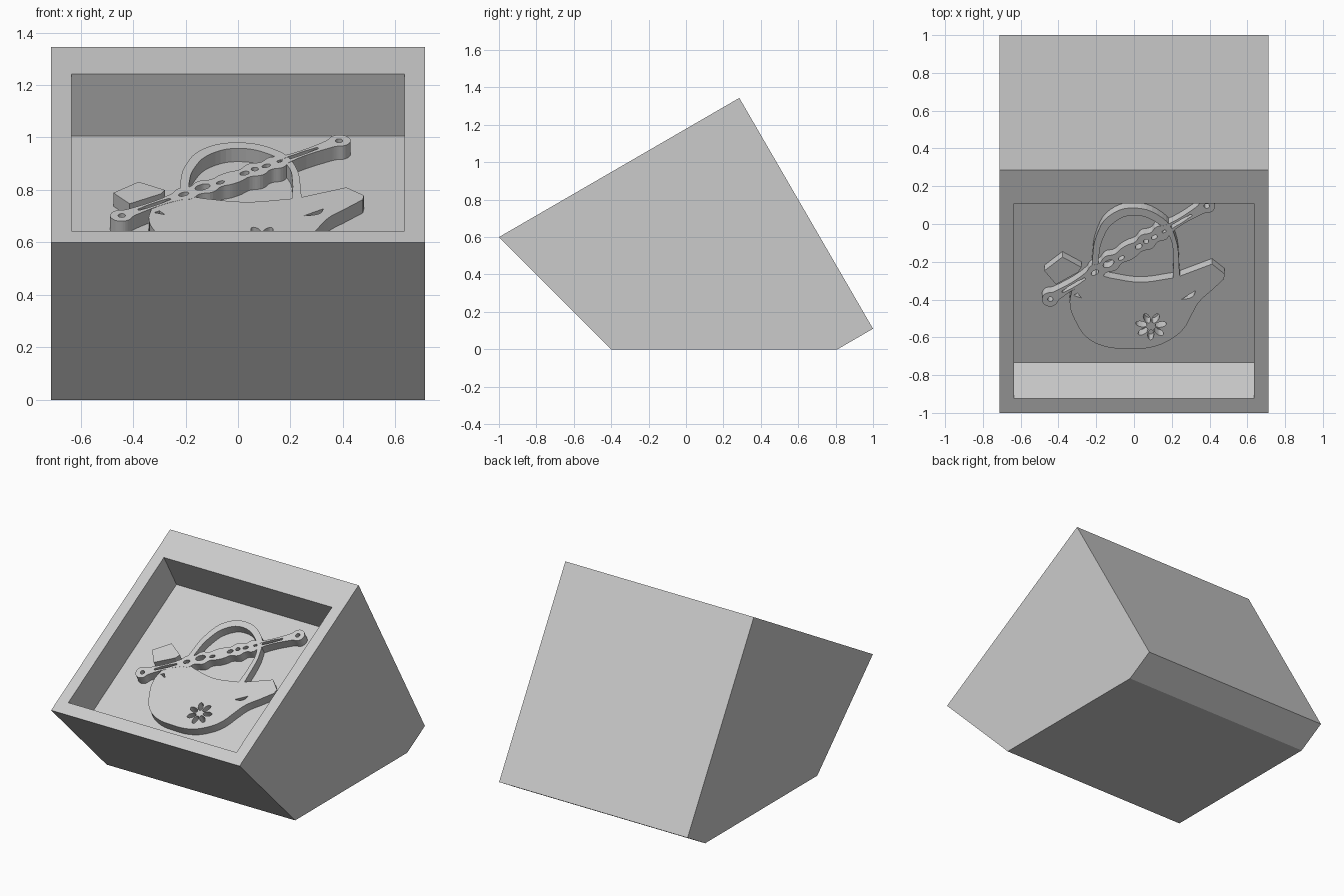
import bpy, bmesh
from math import cos, sin, pi, radians
from mathutils import Vector, Matrix

cube = bpy.data.objects.get("Cube")
if cube:
    bpy.data.objects.remove(cube, do_unlink=True)

TILT = radians(30)
RISE = 0.06          # relief height above the recess floor
FLOOR = Vector((0, RISE * sin(TILT), 0.88))

grey = bpy.data.materials.new("light_grey")
grey.use_nodes = True
colour = (0.6, 0.6, 0.6, 1)
grey.diffuse_color = colour
grey.node_tree.nodes["Principled BSDF"].inputs["Base Color"].default_value = colour


def add(name, data):
    ob = bpy.data.objects.new(name, data)
    bpy.context.scene.collection.objects.link(ob)
    return ob


def bake(ob):
    """Replace an object by its evaluated, flat-shaded mesh."""
    deps = bpy.context.evaluated_depsgraph_get()
    mesh = bpy.data.meshes.new_from_object(ob.evaluated_get(deps))
    name, matrix = ob.name, ob.matrix_world.copy()
    bpy.data.objects.remove(ob, do_unlink=True)
    mesh.materials.clear()
    mesh.materials.append(grey)
    for p in mesh.polygons:
        p.use_smooth = False
        p.material_index = 0
    new = add(name, mesh)
    new.name = name
    new.matrix_world = matrix
    return new


def prism(name, profile, half):
    """Side profile (y, z) extruded across x."""
    bm = bmesh.new()
    face = bm.faces.new([bm.verts.new((-half, y, z)) for y, z in profile])
    ext = bmesh.ops.extrude_face_region(bm, geom=[face])
    moved = [g for g in ext["geom"] if isinstance(g, bmesh.types.BMVert)]
    bmesh.ops.translate(bm, verts=moved, vec=(2 * half, 0, 0))
    bmesh.ops.recalc_face_normals(bm, faces=bm.faces)
    mesh = bpy.data.meshes.new(name)
    bm.to_mesh(mesh)
    bm.free()
    return add(name, mesh)


def plan(points):
    """Plan points (x, y[, corner]) unfolded onto the tilted floor."""
    return [(p[0], p[1] / cos(TILT), len(p) > 2) for p in points]


def ellipse(cx, cy, a, b, angle=0, steps=8):
    out = []
    for i in range(steps):
        t = 2 * pi * i / steps
        x, y = a * cos(t), b * sin(t)
        out.append((cx + x * cos(angle) - y * sin(angle),
                    cy + x * sin(angle) + y * cos(angle), False))
    return out


def relief(name, outlines, extra=0.0):
    """Raised plate: first outline is the rim, the others are holes."""
    cu = bpy.data.curves.new(name, "CURVE")
    cu.dimensions = "2D"
    cu.fill_mode = "BOTH"
    cu.resolution_u = 5
    cu.extrude = 0.035
    for pts in outlines:
        sp = cu.splines.new("BEZIER")
        sp.bezier_points.add(len(pts) - 1)
        sp.use_cyclic_u = True
        for bp, (x, y, corner) in zip(sp.bezier_points, pts):
            bp.co = (x, y, 0)
            kind = "VECTOR" if corner else "AUTO"
            bp.handle_left_type = bp.handle_right_type = kind
    ob = add(name, cu)
    normal = Vector((0, -sin(TILT), cos(TILT)))
    ob.matrix_world = (Matrix.Translation(FLOOR + normal * (RISE - 0.035 + extra))
                       @ Matrix.Rotation(TILT, 4, "X"))
    bpy.context.view_layer.update()
    return bake(ob)


# Wedge block with a recessed sloping face
block = prism("wedge_block", [(-1, 0.6), (-0.4, 0), (0.81, 0), (1, 0.11),
                              (0.285, 1.344)], 0.712)
cutter = prism("recess_cutter", [(-1.117, 0.85), (-0.733, 0.44), (0.243, 1.005),
                                 (-0.027, 1.475)], 0.635)
cutter.hide_render = True
mod = block.modifiers.new("recess", "BOOLEAN")
mod.operation, mod.solver, mod.object = "DIFFERENCE", "EXACT", cutter
bpy.context.view_layer.update()
bake(block)
bpy.data.objects.remove(cutter, do_unlink=True)

# Pot with spout, flower cut-out and two leaf slits
pot = [(-.33, -.355, 1), (-.34, -.425), (-.307, -.52), (-.25, -.6), (-.16, -.647),
       (-.04, -.66), (.095, -.652), (.196, -.61), (.265, -.552), (.307, -.477),
       (.344, -.414), (.413, -.35), (.476, -.292, 1), (.48, -.265, 1),
       (.413, -.212, 1), (.243, -.276, 1), (.2, -.287, 1), (.03, -.308),
       (-.127, -.286, 1), (-.2, -.265, 1)]
leaf = [(.25, -.4, 1), (.327, -.352, 1), (.31, -.385)]
slit = [(-.32, -.378, 1), (-.277, -.392, 1), (-.3, -.366, 1)]
petals = []
for i in range(7):
    a = 2 * pi * i / 7 + 0.2
    petals.append(ellipse(.09 + .053 * cos(a), -.625 + .053 * sin(a), .03, .016, a))
relief("pot", [plan(pot), plan(leaf), plan(slit)] + petals)

# Arched handle band
handle = [(-.222, -.23, 1), (-.221, -.194), (-.198, -.06), (-.129, .045), (0, .085),
          (.152, .031), (.213, -.055), (.243, -.279, 1), (.205, -.289, 1),
          (.208, -.18), (.19, -.07), (.13, .0), (0, .046), (-.105, .008),
          (-.165, -.08), (-.187, -.19), (-.187, -.23, 1)]
relief("handle", [plan(handle)])

# Small angular plate beside the bar
plate = [(-.475, -.248, 1), (-.379, -.175, 1), (-.279, -.229, 1), (-.295, -.255, 1),
         (-.413, -.32, 1)]
relief("side_plate", [plan(plate)])

# Diagonal bar: scalloped edge mirrored about its axis and its middle
start, end = Vector((-.443, -.46)), Vector((.385, .11))
axis = (end - start).normalized()
side = Vector((-axis.y, axis.x))
length = (end - start).length
tilt_bar = axis.angle_signed(Vector((1, 0)))


def on_bar(t, w):
    return start + axis * (t * length) + side * w


half = [(-.032, .03), (0, .043), (.032, .03), (.055, .026), (.25, .029), (.29, .046),
        (.335, .034), (.385, .05), (.435, .034), (.48, .042)]
edge = half + [(1 - t, w) for t, w in reversed(half)]
rim = [(-.044, 0)] + edge + [(1.044, 0)] + [(t, -w) for t, w in reversed(edge)]
rim = [(*on_bar(t, w), False) for t, w in rim]
holes = []
for t, w, a, b in [(0, 0, .014, .014), (1, 0, .014, .014), (.15, 0, .075, .009),
                   (.81, 0, .095, .009), (.285, 0, .022, .013), (.375, .004, .032, .019),
                   (.45, -.006, .018, .01), (.565, 0, .02, .013), (.615, .004, .014, .013),
                   (.665, 0, .018, .011)]:
    c = on_bar(t, w)
    holes.append(ellipse(c.x, c.y, a, b, abs(tilt_bar)))
relief("diagonal_bar", [rim] + holes, 0.0008)
